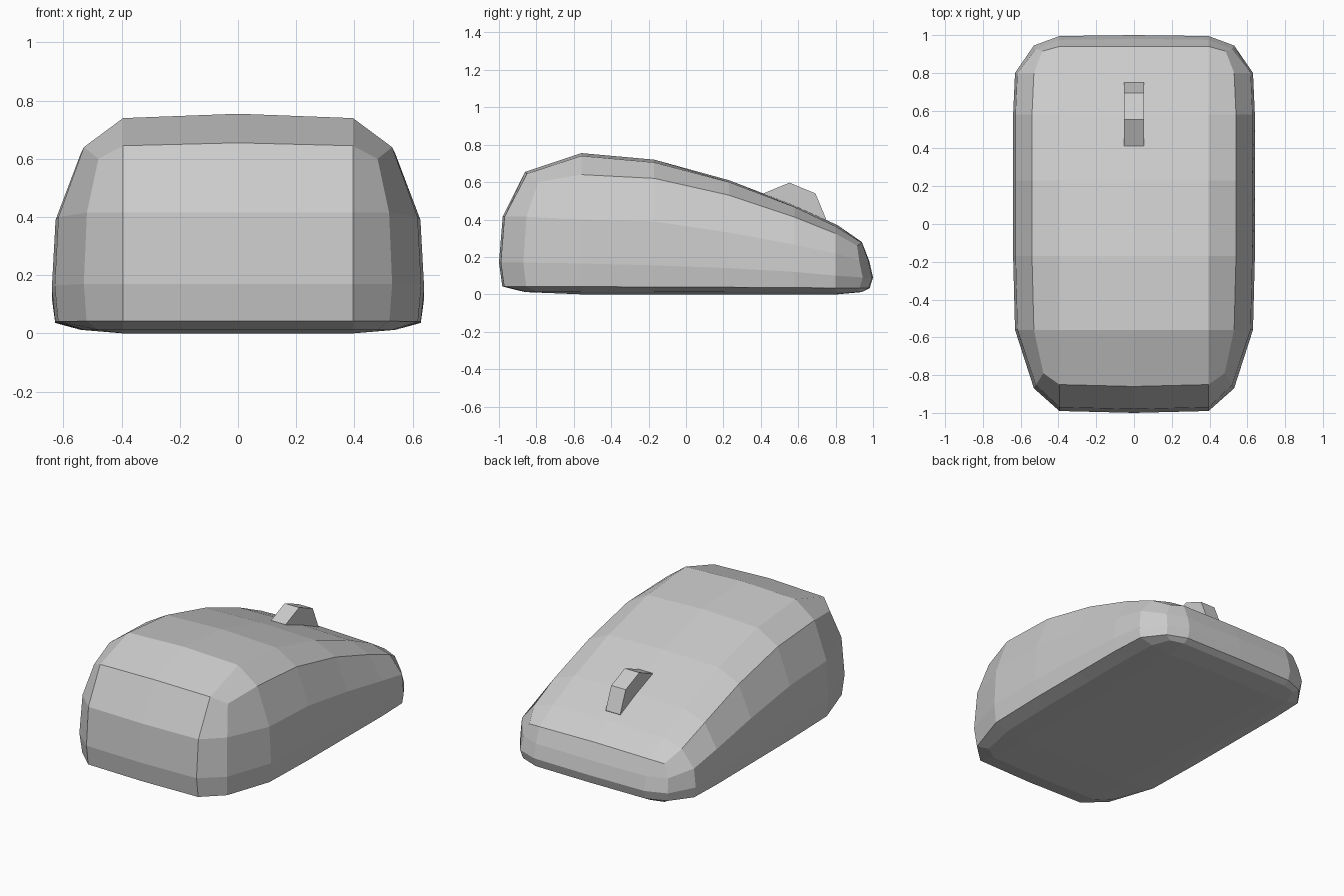
import bpy, bmesh
from math import radians
from mathutils import Matrix

if "Cube" in bpy.data.objects:
    bpy.data.objects.remove(bpy.data.objects["Cube"])

COL_X = 0.395
# Each row front to back: y at centre / shoulder / edge, top z at the same, edge x
ROWS = [
    ((-0.86, -0.85, -0.79), (0.655, 0.645, 0.60), 0.48),
    ((-0.56, -0.56, -0.56), (0.755, 0.74, 0.64), 0.53),
    ((-0.17, -0.17, -0.17), (0.72, 0.705, 0.62), 0.54),
    ((0.23, 0.23, 0.23), (0.61, 0.60, 0.53), 0.54),
    ((0.58, 0.58, 0.58), (0.475, 0.467, 0.413), 0.54),
    ((0.81, 0.80, 0.80), (0.37, 0.363, 0.325), 0.53),
    ((0.94, 0.94, 0.915), (0.28, 0.275, 0.26), 0.485),
]
SIDE_X = [0.53, 0.63, 0.64, 0.64, 0.64, 0.63, 0.53]
# Side wall loops, upper to lower: outline scale and height per row
WALLS = [
    (0.98, [0.415, 0.40, 0.39, 0.33, 0.265, 0.22, 0.178]),
    (1.0, [0.17, 0.165, 0.155, 0.14, 0.12, 0.10, 0.09]),
    (0.982, [0.042, 0.041, 0.04, 0.038, 0.036, 0.034, 0.033]),
]
LAST = len(ROWS) - 1
COLS = range(-2, 3)


def sign(j):
    return (j > 0) - (j < 0)


def deck_point(i, j, bottom=False):
    ys, zs, edge = ROWS[i]
    a = abs(j)
    border = a == 2 or i in (0, LAST)
    z = (0.012 if border else 0.0) if bottom else zs[a]
    return ((0, COL_X, edge)[a] * sign(j), ys[a], z)


def wall_point(i, j, scale, heights):
    a = abs(j)
    y = ROWS[i][0][a]
    if i == 0:
        y = (-1.0, -0.99, -0.87)[a]
    elif i == LAST:
        y = (1.0, 0.995, 0.945)[a]
    x = (0, COL_X, SIDE_X[i] * scale)[a] * sign(j)
    return (x, y * scale if i in (0, LAST) else y, heights[i])


def finish(bm, name):
    bmesh.ops.recalc_face_normals(bm, faces=bm.faces)
    mesh = bpy.data.meshes.new(name)
    bm.to_mesh(mesh)
    bm.free()
    obj = bpy.data.objects.new(name, mesh)
    bpy.context.collection.objects.link(obj)
    return obj


# Mouse body: top deck and base grids joined by side wall loops
bm = bmesh.new()
decks = []
for bottom in (False, True):
    grid = {(i, j): bm.verts.new(deck_point(i, j, bottom))
            for i in range(LAST + 1) for j in COLS}
    for i in range(LAST):
        for j in range(-2, 2):
            bm.faces.new([grid[i, j], grid[i, j + 1],
                          grid[i + 1, j + 1], grid[i + 1, j]])
    decks.append(grid)

border = ([(0, j) for j in range(-2, 2)] + [(i, 2) for i in range(LAST)]
          + [(LAST, j) for j in range(2, -2, -1)]
          + [(i, -2) for i in range(LAST, 0, -1)])
loops = [[decks[0][k] for k in border]]
for scale, heights in WALLS:
    loops.append([bm.verts.new(wall_point(i, j, scale, heights)) for i, j in border])
loops.append([decks[1][k] for k in border])
for upper, lower in zip(loops, loops[1:]):
    for k in range(len(border)):
        n = (k + 1) % len(border)
        bm.faces.new([upper[k], lower[k], lower[n], upper[n]])
finish(bm, "mouse_body")

# Scroll wheel: eight-sided disc half sunk into the top
bm = bmesh.new()
bmesh.ops.create_cone(bm, cap_ends=True, segments=8, radius1=0.197, radius2=0.197,
                      depth=0.104, matrix=Matrix.Rotation(radians(90), 4, 'Y'))
wheel = finish(bm, "scroll_wheel")
wheel.location = (0, 0.553, 0.40)
